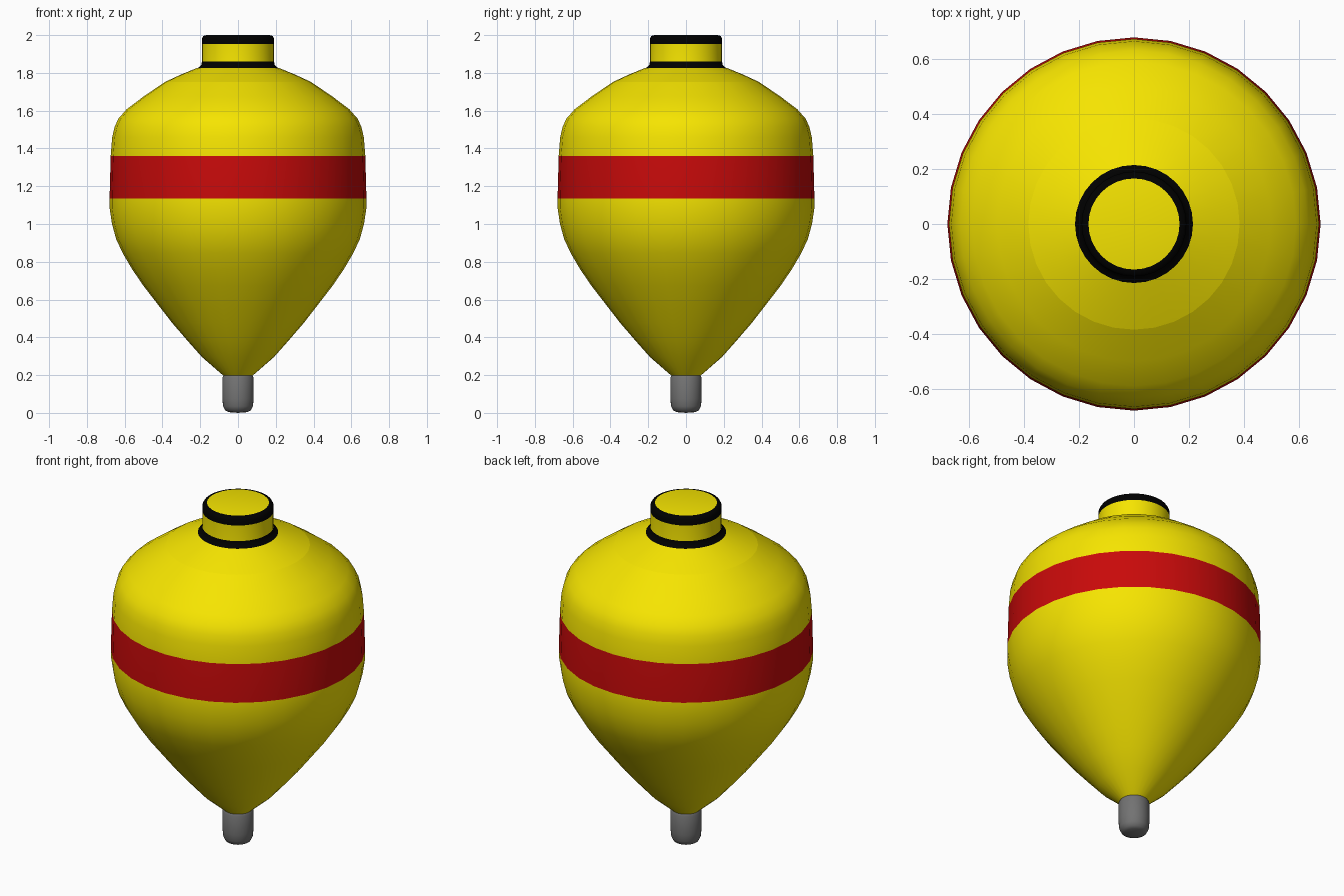
import bpy, bmesh, math

if "Cube" in bpy.data.objects:
    bpy.data.objects.remove(bpy.data.objects["Cube"])

SEGMENTS = 32


def material(name, color):
    m = bpy.data.materials.new(name)
    m.diffuse_color = (*color, 1)
    m.use_nodes = True
    m.node_tree.nodes["Principled BSDF"].inputs["Base Color"].default_value = m.diffuse_color
    return m


YELLOW = material("yellow_paint", (0.92, 0.78, 0.0))
RED = material("red_paint", (0.58, 0.003, 0.003))
BLACK = material("black_paint", (0.0, 0.0, 0.0))
GREY = material("grey_metal", (0.17, 0.17, 0.17))


def lathe(name, profile, mats=(), rows=None, angle=40):
    """Spin (radius, z) points round z; rows maps a profile span to a material slot."""
    bm = bmesh.new()
    rings = []
    for r, z in profile:
        if r == 0:
            rings.append([bm.verts.new((0, 0, z))] * SEGMENTS)
        else:
            rings.append([bm.verts.new((r * math.cos(2 * math.pi * i / SEGMENTS),
                                        r * math.sin(2 * math.pi * i / SEGMENTS), z))
                          for i in range(SEGMENTS)])
    for row, (low, high) in enumerate(zip(rings, rings[1:])):
        for i in range(SEGMENTS):
            j = (i + 1) % SEGMENTS
            corners = list(dict.fromkeys((low[i], low[j], high[j], high[i])))
            face = bm.faces.new(corners)
            face.material_index = (rows or {}).get(row, 0)
    mesh = bpy.data.meshes.new(name)
    bm.to_mesh(mesh)
    bm.free()
    for m in mats:
        mesh.materials.append(m)
    ob = bpy.data.objects.new(name, mesh)
    bpy.context.collection.objects.link(ob)
    bpy.ops.object.select_all(action='DESELECT')
    ob.select_set(True)
    bpy.context.view_layer.objects.active = ob
    bpy.ops.object.shade_smooth_by_angle(angle=math.radians(angle))
    return ob


# Pear-shaped body, with a painted red band
body = [(0.075, 0.195), (0.19, 0.295), (0.27, 0.385), (0.35, 0.478), (0.425, 0.575),
        (0.50, 0.672), (0.56, 0.76), (0.61, 0.845), (0.645, 0.92), (0.667, 1.0),
        (0.679, 1.08), (0.680, 1.135), (0.674, 1.36), (0.666, 1.46), (0.653, 1.515),
        (0.633, 1.558), (0.59, 1.607), (0.50, 1.675), (0.385, 1.753)]
lathe("body", body, (YELLOW, RED), {11: 1})

# Shoulder between body and neck
lathe("shoulder", [(0.385, 1.753), (0.30, 1.792), (0.215, 1.827)], (YELLOW,))

# Neck knob with a black collar and a rounded black rim
knob = [(0.22, 1.823), (0.203, 1.832), (0.193, 1.845), (0.191, 1.861), (0.191, 1.953),
        (0.191, 1.982), (0.184, 1.996), (0.166, 2.0), (0, 2.0)]
lathe("neck_knob", knob, (YELLOW, BLACK), {0: 1, 1: 1, 2: 1, 4: 1, 5: 1, 6: 1}, 60)

# Grey spinning tip
lathe("spinning_tip", [(0, 0), (0.05, 0.004), (0.068, 0.013), (0.079, 0.035),
                       (0.083, 0.075), (0.083, 0.185), (0.077, 0.197), (0, 0.197)],
      (GREY,), angle=60)
